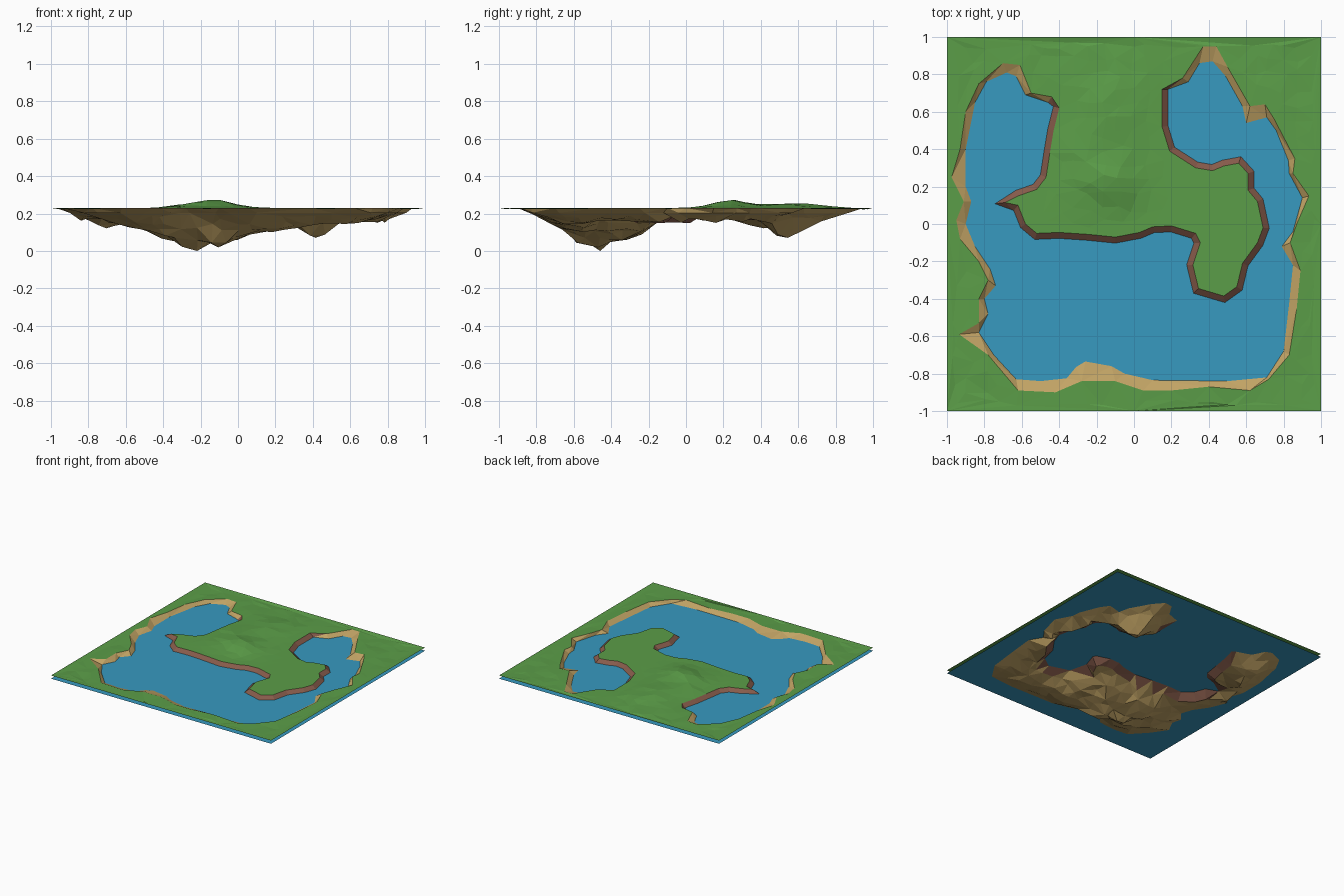
import bpy, bmesh, math, random
from mathutils import Vector
from mathutils.geometry import delaunay_2d_cdt, intersect_point_line

if "Cube" in bpy.data.objects:
    bpy.data.objects.remove(bpy.data.objects["Cube"])

random.seed(4)
LAND, WATER = 0.23, 0.204

# Outlines seen from above; together cliff + beach close the lake rim
CLIFF = [(-.40, .62), (-.43, .50), (-.45, .38), (-.47, .25), (-.52, .185), (-.62, .15),
         (-.69, .115), (-.62, .10), (-.58, 0), (-.52, -.05), (-.40, -.045), (-.25, -.055),
         (-.10, -.07), (.03, -.045), (.10, -.015), (.20, -.01), (.33, -.05), (.355, -.10),
         (.315, -.22), (.345, -.345), (.48, -.385), (.55, -.335), (.58, -.21), (.66, -.10),
         (.69, -.02), (.66, .12), (.61, .18), (.61, .27), (.56, .325), (.48, .31),
         (.42, .285), (.33, .30), (.19, .39), (.15, .52), (.15, .72)]
BEACH = [(.26, .78), (.37, .95), (.44, .95), (.50, .84), (.62, .63), (.70, .64), (.75, .56),
         (.86, .35), (.85, .27), (.935, .15), (.87, 0), (.835, -.10), (.89, -.25), (.87, -.45),
         (.83, -.70), (.72, -.83), (.62, -.89), (.40, -.87), (.20, -.89), (.05, -.89),
         (-.10, -.84), (-.28, -.84), (-.42, -.90), (-.62, -.89), (-.78, -.70), (-.935, -.59),
         (-.83, -.53), (-.83, -.40), (-.78, -.30), (-.83, -.20), (-.93, -.08), (-.95, .02),
         (-.91, .12), (-.975, .25), (-.93, .40), (-.90, .60), (-.83, .75), (-.70, .86),
         (-.61, .85), (-.55, .70), (-.44, .68)]
SHORE = [(.29, .76), (.35, .86), (.42, .87), (.49, .79), (.58, .63), (.60, .54), (.71, .57),
         (.76, .50), (.825, .34), (.83, .27), (.90, .14), (.85, -.04), (.79, -.12), (.85, -.22),
         (.83, -.42), (.80, -.68), (.71, -.82), (.50, -.84), (.10, -.835), (-.05, -.80),
         (-.12, -.76), (-.26, -.735), (-.31, -.765), (-.36, -.825), (-.50, -.84), (-.63, -.83),
         (-.75, -.70), (-.83, -.58), (-.78, -.48), (-.80, -.40), (-.74, -.33), (-.77, -.24),
         (-.85, -.12), (-.90, 0), (-.87, .12), (-.90, .20), (-.90, .40), (-.85, .65),
         (-.79, .76), (-.68, .81), (-.63, .79), (-.58, .69), (-.46, .65)]


def segments(pts, closed):
    return [(Vector(a), Vector(b)) for a, b in zip(pts, pts[1:] + (pts[:1] if closed else []))]


def distance(p, segs):
    best = 9
    for a, b in segs:
        t = max(0, min(1, (p - a).dot(b - a) / (b - a).length_squared))
        best = min(best, (p - a - (b - a) * t).length)
    return best


def inside(p, segs):
    hit = False
    for a, b in segs:
        if (a.y > p.y) != (b.y > p.y):
            if p.x < a.x + (p.y - a.y) * (b.x - a.x) / (b.y - a.y):
                hit = not hit
    return hit


def offset(pts, width):
    # move an open line sideways, towards the lake
    out = []
    for i, p in enumerate(pts):
        d = []
        for j in (i - 1, i):
            j = max(0, min(len(pts) - 2, j))
            e = (Vector(pts[j + 1]) - Vector(pts[j])).normalized()
            d.append(Vector((e.y, -e.x)))
        n = (d[0] + d[1]).normalized()
        out.append(tuple(Vector(p) + n * width / max(.6, n.dot(d[0]))))
    return out


def bump(p, x, y, size, amount):
    return amount * math.exp(-((p.x - x) ** 2 + (p.y - y) ** 2) / (2 * size * size))


rim = CLIFF + BEACH
waterline = offset(CLIFF, .032) + SHORE
rim_segs, water_segs = segments(rim, True), segments(waterline, True)
cliff_segs = segments(CLIFF, False)


def bed_height(p):
    d, dc = distance(p, water_segs), distance(p, cliff_segs)
    slope = min(1, d / .16)
    depth = .055 + bump(p, -.18, -.45, .21, .14) + bump(p, .39, .52, .11, .11)
    depth += bump(p, -.70, .50, .13, .03) + bump(p, .25, -.55, .15, .025)
    depth *= slope * random.uniform(.8, 1.12)
    if dc < .14:
        depth = max(depth, .035)
    return WATER - depth


def land_height(p):
    h = bump(p, -.10, .23, .07, .03) + bump(p, -.18, .28, .13, .028)
    h += bump(p, -.15, .62, .13, .022) + bump(p, -.30, .45, .06, .006)
    fade = min(1, distance(p, rim_segs) / .12)
    dip = random.uniform(0, .008) if abs(p.x) > .8 or abs(p.y) > .8 else 0
    return LAND + h * fade * random.uniform(.75, 1.1) - dip * fade


# Points: square border, rim, waterline, cliff foot, then a scattered grid
points, heights, edges = [], [], []


def add_point(p, z):
    points.append(Vector(p))
    heights.append(z)


def add_loop(pts, z):
    start = len(points)
    for i, p in enumerate(pts):
        add_point(p, z)
        edges.append((start + i, start + (i + 1) % len(pts)))


add_loop([(-1, -1), (0, -1), (1, -1), (1, 0), (1, 1), (0, 1), (-1, 1), (-1, 0)], LAND)
add_loop(rim, LAND)
add_loop(waterline, WATER)
for q in offset(CLIFF, .09):
    q = Vector(q)
    if inside(q, water_segs) and distance(q, cliff_segs) > .07 and distance(q, water_segs) > .035:
        add_point(q, WATER - random.uniform(.035, .06))
STEP = .08
for i in range(-12, 13):
    for j in range(-12, 13):
        p = Vector(((i + random.uniform(-.32, .32)) * STEP, (j + random.uniform(-.32, .32)) * STEP))
        if max(abs(p.x), abs(p.y)) > .97 or distance(p, rim_segs) < .035:
            continue
        if inside(p, water_segs):
            if distance(p, water_segs) > .04 and distance(p, cliff_segs) > .11:
                add_point(p, bed_height(p))
        elif not inside(p, rim_segs):
            add_point(p, land_height(p))

# Stretch the lake bed so that its deepest point rests on z = 0
k = WATER / (WATER - min(heights))
heights = [WATER - (WATER - z) * k if z < WATER else z for z in heights]

verts, _, faces, source, _, _ = delaunay_2d_cdt(points, edges, [], 0, 1e-5)
coords = [(v.x, v.y, heights[s[0]] if s and s[0] < len(heights) else (LAND + WATER) / 2)
          for v, s in zip(verts, source)]


def material(name, colour):
    m = bpy.data.materials.new(name)
    m.diffuse_color = (*colour, 1)
    m.use_nodes = True
    m.node_tree.nodes["Principled BSDF"].inputs["Base Color"].default_value = m.diffuse_color
    return m


def make_object(name, co, fa, mats):
    me = bpy.data.meshes.new(name)
    me.from_pydata(co, [], fa)
    for m in mats:
        me.materials.append(m)
    ob = bpy.data.objects.new(name, me)
    bpy.context.collection.objects.link(ob)
    return me


# Terrain: grass outside the rim, rock beside the cliff, sand elsewhere in the lake
terrain = make_object("terrain", coords, faces, [
    material("grass green", (.105, .34, .065)),
    material("sand", (.54, .37, .13)),
    material("cliff brown", (.24, .105, .07))])
for f in terrain.polygons:
    c = f.center.to_2d()
    if inside(c, rim_segs):
        f.material_index = 2 if distance(c, cliff_segs) < .08 else 1

# Water: one flat sheet
make_object("water", [(-1, -1, WATER), (1, -1, WATER), (1, 1, WATER), (-1, 1, WATER)],
            [(0, 1, 2, 3)], [material("water blue", (.038, .32, .53))])
